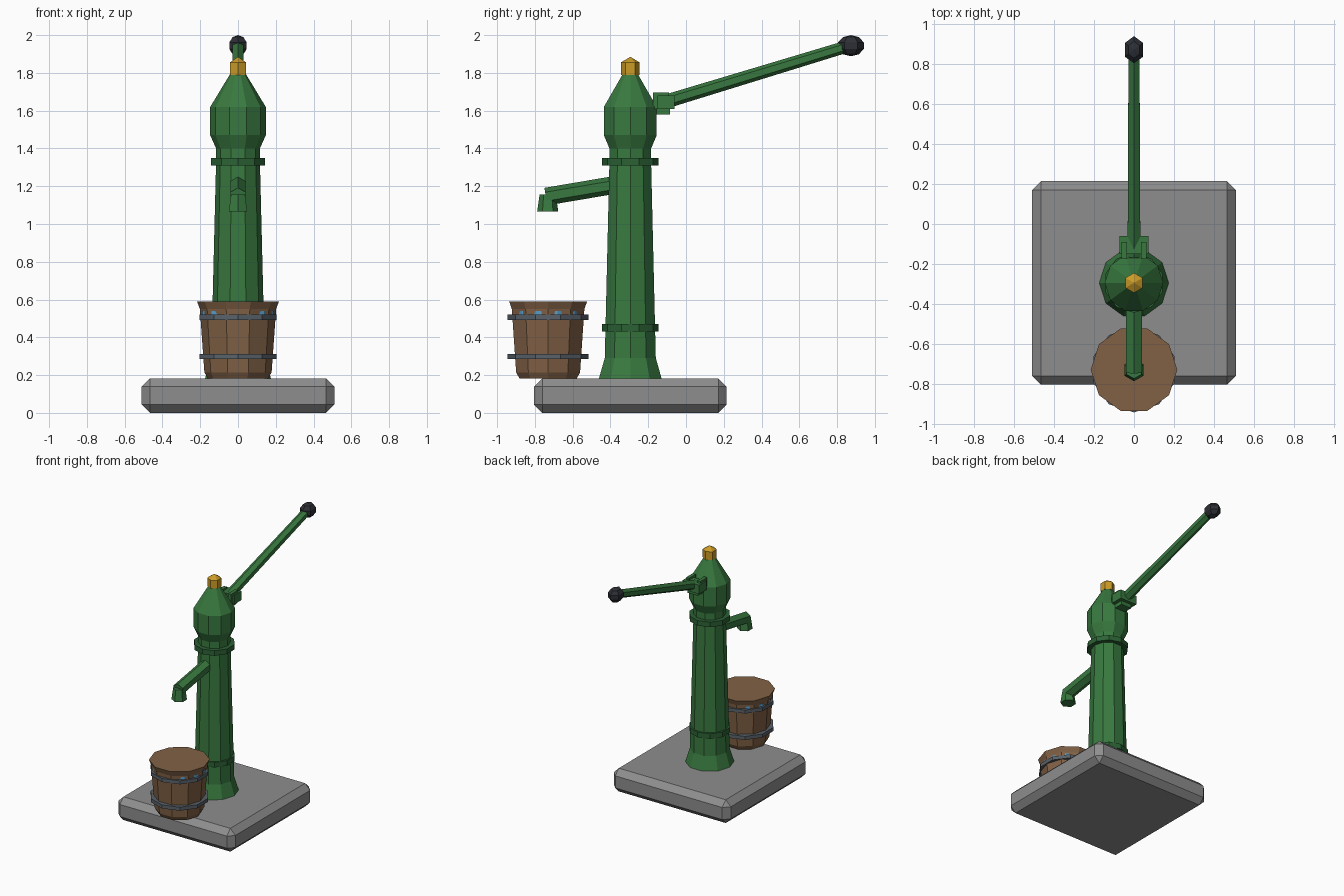
import bpy, bmesh
from math import sin, cos, pi, radians, atan2, hypot

if "Cube" in bpy.data.objects:
    bpy.data.objects.remove(bpy.data.objects["Cube"])


def material(name, rgb):
    m = bpy.data.materials.new(name)
    m.diffuse_color = (*rgb, 1)
    m.use_nodes = True
    m.node_tree.nodes["Principled BSDF"].inputs["Base Color"].default_value = m.diffuse_color
    return m


GREEN = material("green_paint", (0.04, 0.19, 0.05))
DARK_GREEN = material("dark_green_paint", (0.025, 0.12, 0.035))
BRASS = material("brass", (0.60, 0.33, 0.02))
WOOD = material("wood", (0.22, 0.12, 0.06))
IRON = material("iron", (0.10, 0.12, 0.14))
BLACK = material("black_grip", (0.025, 0.028, 0.035))
WATER = material("water", (0.10, 0.35, 0.60))
STONE = material("stone", (0.27, 0.27, 0.27))


def finish(name, bm, mat, loc=(0, 0, 0)):
    bmesh.ops.recalc_face_normals(bm, faces=bm.faces)
    me = bpy.data.meshes.new(name)
    bm.to_mesh(me)
    bm.free()
    me.materials.append(mat)
    ob = bpy.data.objects.new(name, me)
    ob.location = loc
    bpy.context.collection.objects.link(ob)
    return ob


def lathe(name, profile, sides, mat, loc=(0, 0, 0), turn=0, closed=False):
    """Spin (z, radius) pairs; closed=True makes a hollow ring."""
    bm = bmesh.new()
    rings = []
    for z, r in profile:
        rings.append([bm.verts.new((r * cos(radians(turn) + 2 * pi * i / sides),
                                    r * sin(radians(turn) + 2 * pi * i / sides), z))
                      for i in range(sides)])
    pairs = list(zip(rings, rings[1:])) + ([(rings[-1], rings[0])] if closed else [])
    for a, b in pairs:
        for i in range(sides):
            j = (i + 1) % sides
            bm.faces.new((a[i], a[j], b[j], b[i]))
    if not closed:
        bm.faces.new(rings[0])
        bm.faces.new(rings[-1])
    bmesh.ops.remove_doubles(bm, verts=bm.verts, dist=1e-5)
    return finish(name, bm, mat, loc)


def band(name, z0, z1, r_in, r_out, mat, loc):
    return lathe(name, [(z0, r_in), (z0, r_out), (z1, r_out), (z1, r_in)],
                 10, mat, loc, 90, True)


def rod(name, start, end, r0, r1, mat):
    """Six-sided bar in the x = 0 plane between two (y, z) points."""
    dy, dz = end[0] - start[0], end[1] - start[1]
    ob = lathe(name, [(0, r0), (hypot(dy, dz), r1)], 6, mat, (0, *start), 90)
    ob.rotation_euler.x = atan2(-dy, dz)
    return ob


def box(name, lo, hi, mat, bevel=0):
    bm = bmesh.new()
    bmesh.ops.create_cube(bm, size=1)
    for v in bm.verts:
        v.co = [(a + b) / 2 + c * (b - a) for a, b, c in zip(lo, hi, v.co)]
    if bevel:
        bmesh.ops.bevel(bm, geom=bm.edges[:], offset=bevel, segments=1, affect='EDGES')
    return finish(name, bm, mat)


# Stone slab
box("stone_slab", (-0.51, -0.805, 0), (0.51, 0.215, 0.183), STONE, 0.044)

# Pump body with its bands and brass cap
axis = (0, -0.295, 0)
lathe("pump_column", [(0.18, 0.175), (0.29, 0.142), (1.33, 0.116), (1.40, 0.116)],
      10, GREEN, axis)
lathe("pump_head", [(1.40, 0.116), (1.47, 0.147), (1.62, 0.147), (1.80, 0.038)],
      10, GREEN, axis)
band("upper_band", 1.31, 1.35, 0.09, 0.15, DARK_GREEN, axis)
band("lower_band", 0.43, 0.47, 0.12, 0.15, DARK_GREEN, axis)
lathe("cap_nut", [(1.79, 0.05), (1.855, 0.05), (1.885, 0)], 6, BRASS, axis, 90)

# Spout
rod("spout_pipe", (-0.30, 1.22), (-0.742, 1.145), 0.047, 0.047, GREEN)
lathe("spout_nozzle", [(1.065, 0.056), (1.155, 0.043)], 6, GREEN, (0, -0.732, 0), 90)

# Handle bracket, pivot and lever
box("bracket_lug", (-0.045, -0.20, 1.58), (0.045, -0.085, 1.645), GREEN)
for side, s in (("left", -1), ("right", 1)):
    x0, x1 = sorted((s * 0.035, s * 0.062))
    box(f"bracket_cheek_{side}", (x0, -0.175, 1.61), (x1, -0.09, 1.695), GREEN)
box("pivot_pin", (-0.073, -0.15, 1.61), (0.073, -0.06, 1.68), GREEN)
rod("handle_lever", (-0.16, 1.632), (0.86, 1.942), 0.037, 0.032, GREEN)

# Grip knob
bm = bmesh.new()
bmesh.ops.create_uvsphere(bm, u_segments=6, v_segments=5, radius=0.056)
for v in bm.verts:
    v.co = (-v.co.y, v.co.x * 1.28, v.co.z)
if max(v.co.y for v in bm.verts) < 0.065:
    for v in bm.verts:
        v.co = (v.co.y / 1.28, v.co.x * 1.28, v.co.z)
finish("handle_grip", bm, BLACK, (0, 0.873, 1.944))

# Bucket with hoops and water
spot = (0, -0.73, 0)
lathe("bucket", [(0.183, 0.16), (0.215, 0.178), (0.55, 0.202), (0.59, 0.217)],
      10, WOOD, spot)
for i, z in enumerate((0.285, 0.493)):
    band(f"bucket_hoop_{i + 1}", z, z + 0.028, 0.172, 0.214, IRON, spot)
lathe("bucket_water", [(0.52, 0.196), (0.54, 0.196)], 12, WATER, spot, 15)
